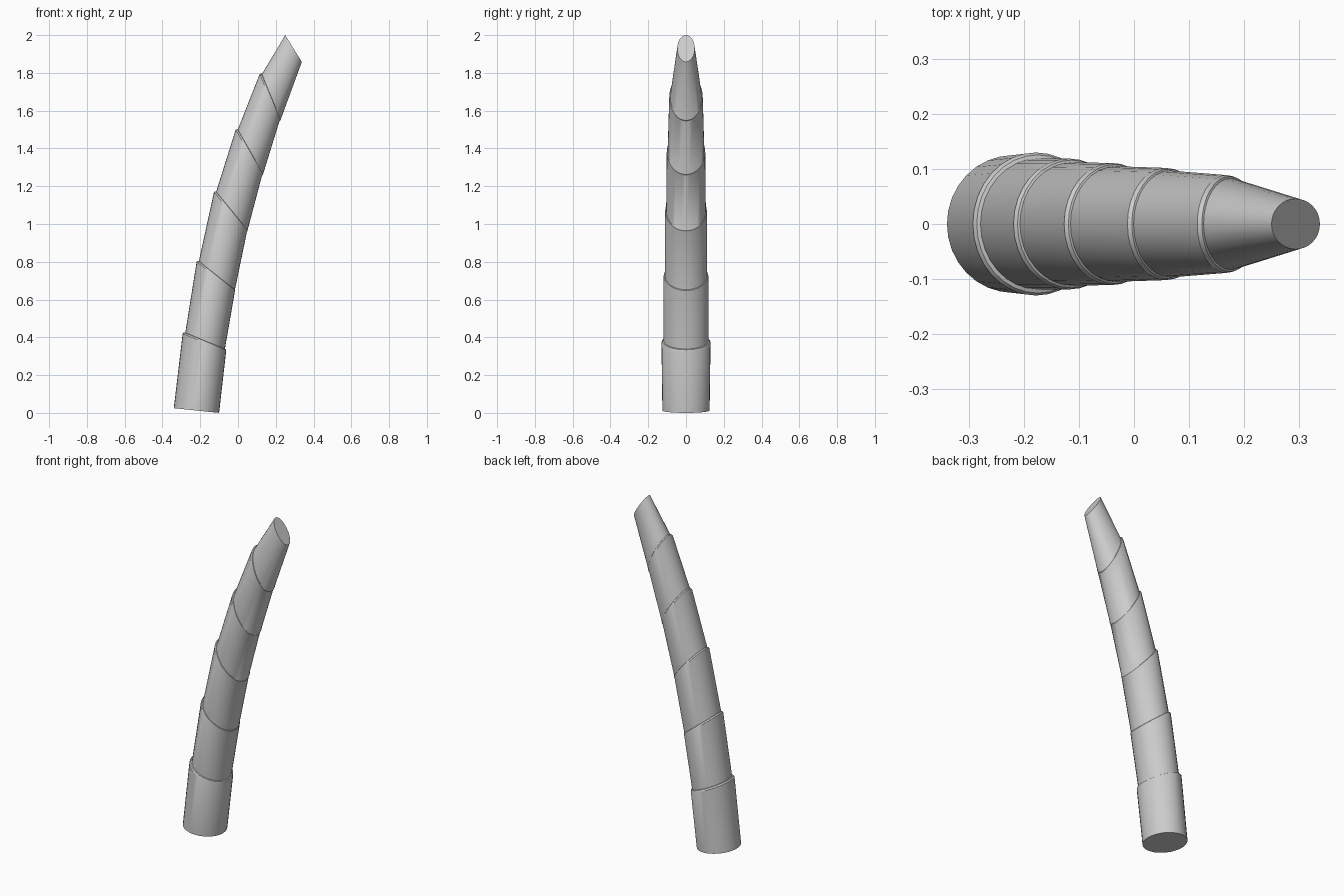
import bpy, bmesh
from math import cos, sin, pi
from mathutils import Vector

if "Cube" in bpy.data.objects:
    bpy.data.objects.remove(bpy.data.objects["Cube"])

SIDES = 32
# Slanted section: left x, left z, right x, right z, half depth in y
foot = (-0.34, 0.025, -0.10, 0.0, 0.125)
# Upper lip of each overlapping band, then how far the next band steps in
lips = [
    ((-0.293, 0.42, -0.063, 0.325, 0.130), 0.011),
    ((-0.219, 0.80, -0.017, 0.64, 0.119), 0.007),
    ((-0.127, 1.17, 0.047, 0.957, 0.111), 0.006),
    ((-0.012, 1.50, 0.127, 1.256, 0.102), 0.005),
    ((0.115, 1.795, 0.219, 1.543, 0.089), 0.006),
]
tip = (0.25, 2.0, 0.338, 1.858, 0.046)


def section(s, inset=0.0, lift=0.0):
    """Ellipse points on a slanted plane, optionally shrunk and raised."""
    a, b = Vector((s[0], 0, s[1])), Vector((s[2], 0, s[3]))
    mid, half = (a + b) / 2, (b - a) / 2
    half *= 1 - inset / half.length
    mid += Vector((-half.z, 0, half.x)).normalized() * lift
    return [mid + half * cos(t) + Vector((0, (s[4] - inset) * sin(t), 0))
            for t in (2 * pi * i / SIDES for i in range(SIDES))]


# Main body as one loft, with a small rounded step above each lip
sections = [section(foot)]
for s, step in lips:
    sections += [section(s), section(s, step * 0.4, 0.008), section(s, step, 0.010)]
sections.append(section(tip))

bm = bmesh.new()
rings = [[bm.verts.new(p) for p in sec] for sec in sections]
for lo, hi in zip(rings, rings[1:]):
    for i in range(SIDES):
        j = (i + 1) % SIDES
        bm.faces.new((lo[i], lo[j], hi[j], hi[i]))
# Flat foot and cut tip
bm.faces.new(rings[0][::-1])
bm.faces.new(rings[-1])
bmesh.ops.recalc_face_normals(bm, faces=bm.faces)

mesh = bpy.data.meshes.new("curved_banded_trunk")
bm.to_mesh(mesh)
bm.free()
trunk = bpy.data.objects.new("curved_banded_trunk", mesh)
bpy.context.collection.objects.link(trunk)
bpy.context.view_layer.objects.active = trunk
trunk.select_set(True)
bpy.ops.object.shade_smooth_by_angle(angle=0.52)
